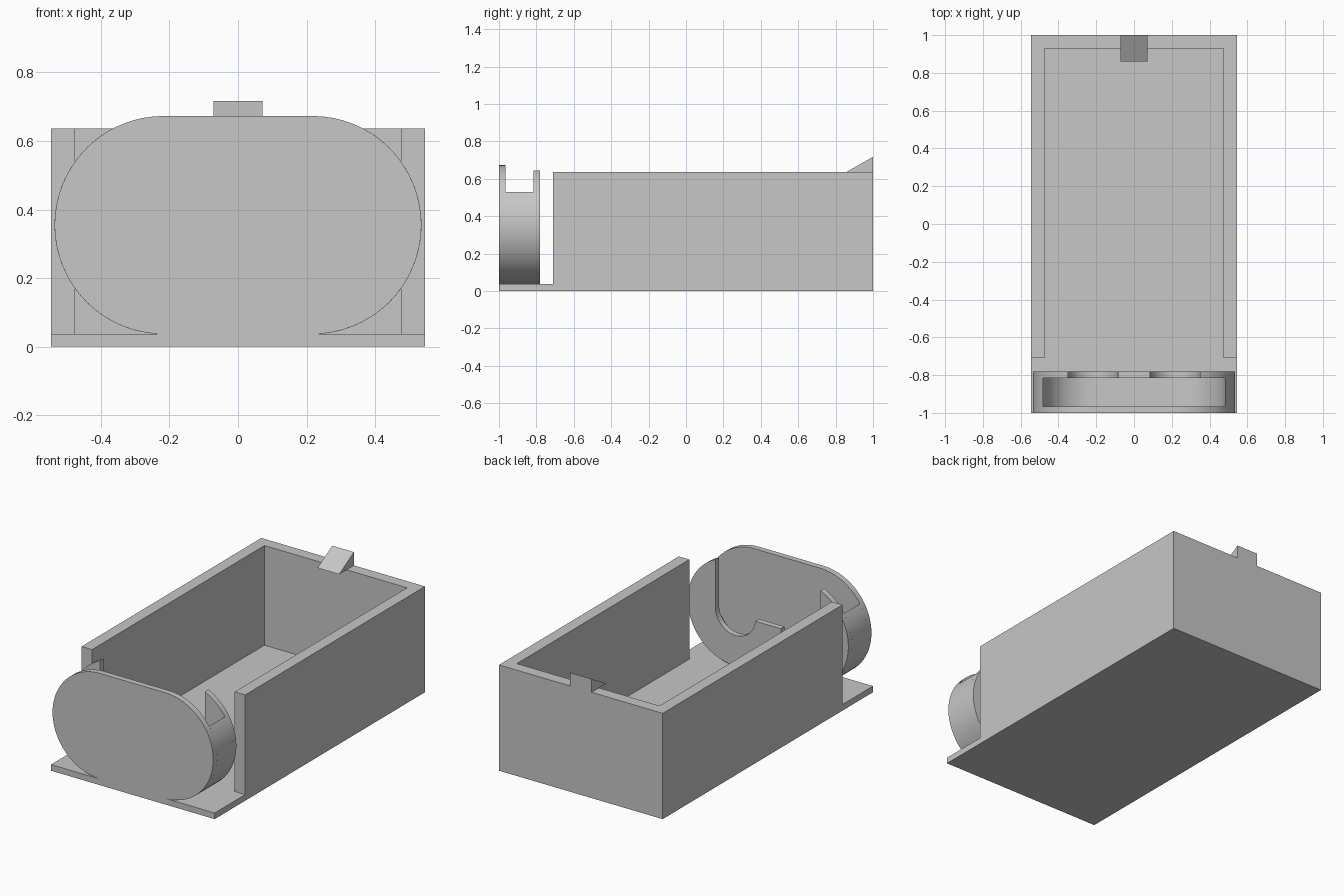
import bpy
import bmesh
from math import cos, sin, radians, acos, degrees
from mathutils import Vector

cube = bpy.data.objects.get("Cube")
if cube:
    bpy.data.objects.remove(cube, do_unlink=True)

grey = bpy.data.materials.new("light grey")
grey.use_nodes = True
grey.diffuse_color = (0.57, 0.57, 0.57, 1)
grey.node_tree.nodes["Principled BSDF"].inputs["Base Color"].default_value = grey.diffuse_color

# Main sizes
HALF_W, WALL, FLOOR, RIM = 0.545, 0.07, 0.037, 0.637
WALL_FRONT = -0.71
CX, CZ, R = 0.217, 0.355, 0.318          # centres and radius of the rounded end


def prism(name, points, axis, lo, hi, smooth=False):
    """Extrude a 2D outline along one axis, from lo to hi."""
    place = {"x": lambda a, b: (lo, a, b),
             "y": lambda a, b: (a, lo, b),
             "z": lambda a, b: (a, b, lo)}[axis]
    bm = bmesh.new()
    face = bm.faces.new([bm.verts.new(place(a, b)) for a, b in points])
    moved = bmesh.ops.extrude_face_region(bm, geom=[face])["geom"]
    step = Vector([hi - lo if axis == c else 0 for c in "xyz"])
    bmesh.ops.translate(bm, vec=step,
                        verts=[g for g in moved if isinstance(g, bmesh.types.BMVert)])
    bmesh.ops.recalc_face_normals(bm, faces=bm.faces)
    mesh = bpy.data.meshes.new(name)
    bm.to_mesh(mesh)
    bm.free()
    mesh.materials.append(grey)
    obj = bpy.data.objects.new(name, mesh)
    bpy.context.collection.objects.link(obj)
    if smooth:
        bpy.ops.object.select_all(action="DESELECT")
        obj.select_set(True)
        bpy.context.view_layer.objects.active = obj
        bpy.ops.object.shade_smooth_by_angle(angle=radians(30))
    return obj


def arc(cx, radius, start, end, steps=32):
    angles = [radians(start + (end - start) * i / steps) for i in range(steps + 1)]
    return [(cx + radius * cos(a), CZ + radius * sin(a)) for a in angles]


def mirrored(half):
    """Close an outline by its mirror image across x = 0."""
    return half + [(-x, z) for x, z in reversed(half)]


def outer_half(x_cut):
    """Right half of the rounded outline, from x_cut on top to the bottom."""
    return arc(CX, R, degrees(acos((x_cut - CX) / R)), -90)


# Tray: floor and three walls
prism("tray_floor", [(-HALF_W, -1), (HALF_W, -1), (HALF_W, 1), (-HALF_W, 1)], "z", 0, FLOOR)
inner = HALF_W - WALL
prism("tray_walls", mirrored([(HALF_W, 1), (HALF_W, WALL_FRONT), (inner, WALL_FRONT),
                              (inner, 1 - WALL)])[:4]
      + [(-inner, 1 - WALL), (-inner, WALL_FRONT), (-HALF_W, WALL_FRONT), (-HALF_W, 1)],
      "z", FLOOR, RIM)

# Wedge catch on the back wall
prism("wedge_catch", [(0.86, RIM), (1, RIM), (1, 0.717)], "x", -0.072, 0.072)

# Rounded holder: front plate
prism("holder_front", mirrored(outer_half(CX)), "y", -1, -0.965, True)

# Holder shell with an open pocket
pocket_r = 0.266
pocket = list(reversed(arc(CX, pocket_r, 0, -90)))
shell = mirrored(outer_half(CX + pocket_r))
shell += [(-x, z) for x, z in reversed(pocket)] + pocket
prism("holder_shell", shell, "y", -0.965, -0.815, True)

# Holder back lip: two rounded slots with a tab between them
slot_r = 0.133
slot = arc(CX, slot_r, 0, -175)
lip = mirrored(outer_half(CX + slot_r))
lip += [(-x, z) for x, z in slot] + list(reversed(slot))
prism("holder_back_lip", lip, "y", -0.815, -0.78, True)
